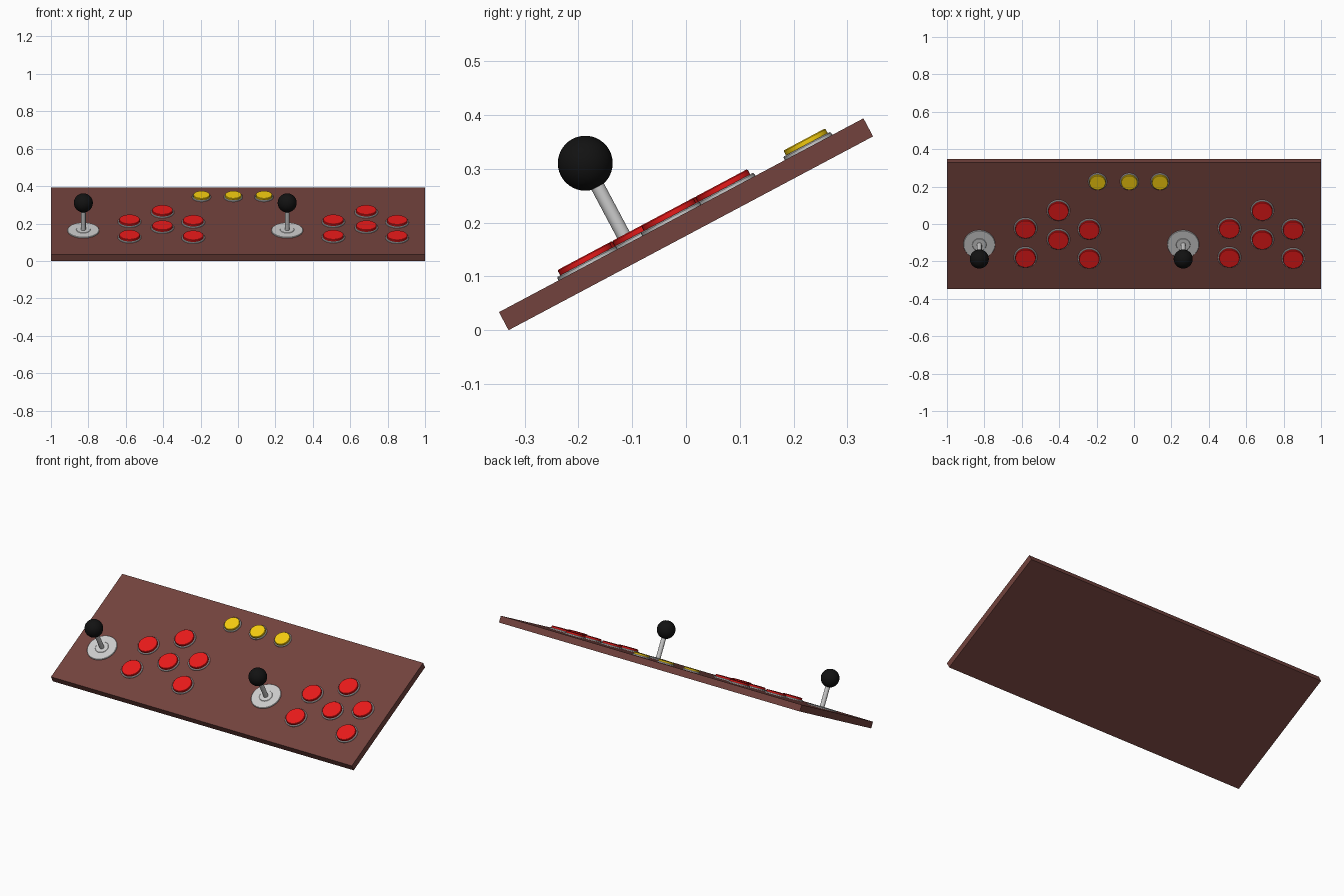
import bpy, math
from mathutils import Matrix

if "Cube" in bpy.data.objects:
    bpy.data.objects.remove(bpy.data.objects["Cube"])

TILT = math.radians(28)
LENGTH, THICK = 0.767, 0.038
TOP = THICK / 2
# panel-local frame (x, along slope, normal) to world
FRAME = Matrix.Translation((0, 0, 0.197)) @ Matrix.Rotation(TILT, 4, 'X')


def material(name, rgb):
    m = bpy.data.materials.new(name)
    m.diffuse_color = (*rgb, 1)
    m.use_nodes = True
    m.node_tree.nodes["Principled BSDF"].inputs["Base Color"].default_value = m.diffuse_color
    return m


WOOD = material("brown", (0.17, 0.055, 0.047))
RED = material("red", (0.8, 0.01, 0.01))
YELLOW = material("yellow", (0.9, 0.6, 0.005))
BLACK = material("black", (0.006, 0.006, 0.006))
STEEL = material("light_grey", (0.52, 0.52, 0.52))


def place(ob, mat, x, u, n=TOP):
    ob.data.materials.append(mat)
    ob.matrix_world = FRAME @ Matrix.Translation((x, u, n))


def lathe(name, profile, mat, x, u, closed=False, seg=40):
    """Revolve (radius, height) points about the panel normal."""
    verts, rings, faces = [], [], []
    for r, h in profile:
        count = seg if r > 0 else 1
        rings.append([len(verts) + i for i in range(count)])
        for i in range(count):
            a = 2 * math.pi * i / seg
            verts.append((r * math.cos(a), r * math.sin(a), h))
    pairs = list(zip(rings, rings[1:]))
    if closed:
        pairs.append((rings[-1], rings[0]))
    for a, b in pairs:
        for i in range(seg):
            j = (i + 1) % seg
            f = [a[i % len(a)], a[j % len(a)], b[j % len(b)], b[i % len(b)]]
            faces.append(list(dict.fromkeys(f)))
    me = bpy.data.meshes.new(name)
    me.from_pydata(verts, [], faces)
    ob = bpy.data.objects.new(name, me)
    bpy.context.collection.objects.link(ob)
    place(ob, mat, x, u)
    bpy.ops.object.select_all(action='DESELECT')
    ob.select_set(True)
    bpy.context.view_layer.objects.active = ob
    bpy.ops.object.shade_smooth_by_angle(angle=math.radians(35))
    return ob


def button(name, x, u, r_cap, r_ring, height, mat):
    # bezel ring, then the plunger cap inside it
    lathe(name + "_bezel", [(r_cap + 0.001, 0), (r_ring, 0), (r_ring, 0.005),
                            (r_ring - 0.002, 0.007), (r_cap + 0.001, 0.007)],
          STEEL, x, u, closed=True)
    lathe(name + "_cap", [(0, 0), (r_cap, 0), (r_cap, height - 0.002),
                          (r_cap - 0.002, height), (0, height)], mat, x, u)


def joystick(name, x, u):
    # mounting plate with a low raised washer
    lathe(name + "_plate", [(0, 0), (0.085, 0), (0.085, 0.004), (0.083, 0.006),
                            (0.038, 0.006), (0.036, 0.008), (0, 0.008)], STEEL, x, u)
    lathe(name + "_shaft", [(0, 0), (0.013, 0), (0.013, 0.15), (0, 0.15)],
          STEEL, x, u, seg=24)
    # ball grip
    bpy.ops.mesh.primitive_uv_sphere_add(segments=32, ring_count=20, radius=0.051)
    ball = bpy.context.object
    ball.name = name + "_ball"
    place(ball, BLACK, x, u, 0.188)
    bpy.ops.object.shade_smooth()


# sloped control board
bpy.ops.mesh.primitive_cube_add(size=1)
board = bpy.context.object
board.name = "control_board"
for v in board.data.vertices:
    v.co.x *= 2
    v.co.y *= LENGTH
    v.co.z *= THICK
place(board, WOOD, 0, 0, 0)

# two player stations, 1.09 apart
LAYOUT = [(-0.58, -0.014), (-0.58, -0.19), (-0.404, 0.094),
          (-0.404, -0.081), (-0.239, -0.02), (-0.239, -0.196)]
for p in range(2):
    dx = 1.09 * p
    joystick(f"joystick_{p + 1}", -0.827 + dx, -0.112)
    for i, (x, u) in enumerate(LAYOUT):
        button(f"red_button_{p + 1}_{i + 1}", x + dx, u, 0.055, 0.062, 0.018, RED)

# central start buttons
for i, x in enumerate((-0.195, -0.025, 0.139)):
    button(f"yellow_button_{i + 1}", x, 0.268, 0.044, 0.05, 0.017, YELLOW)
